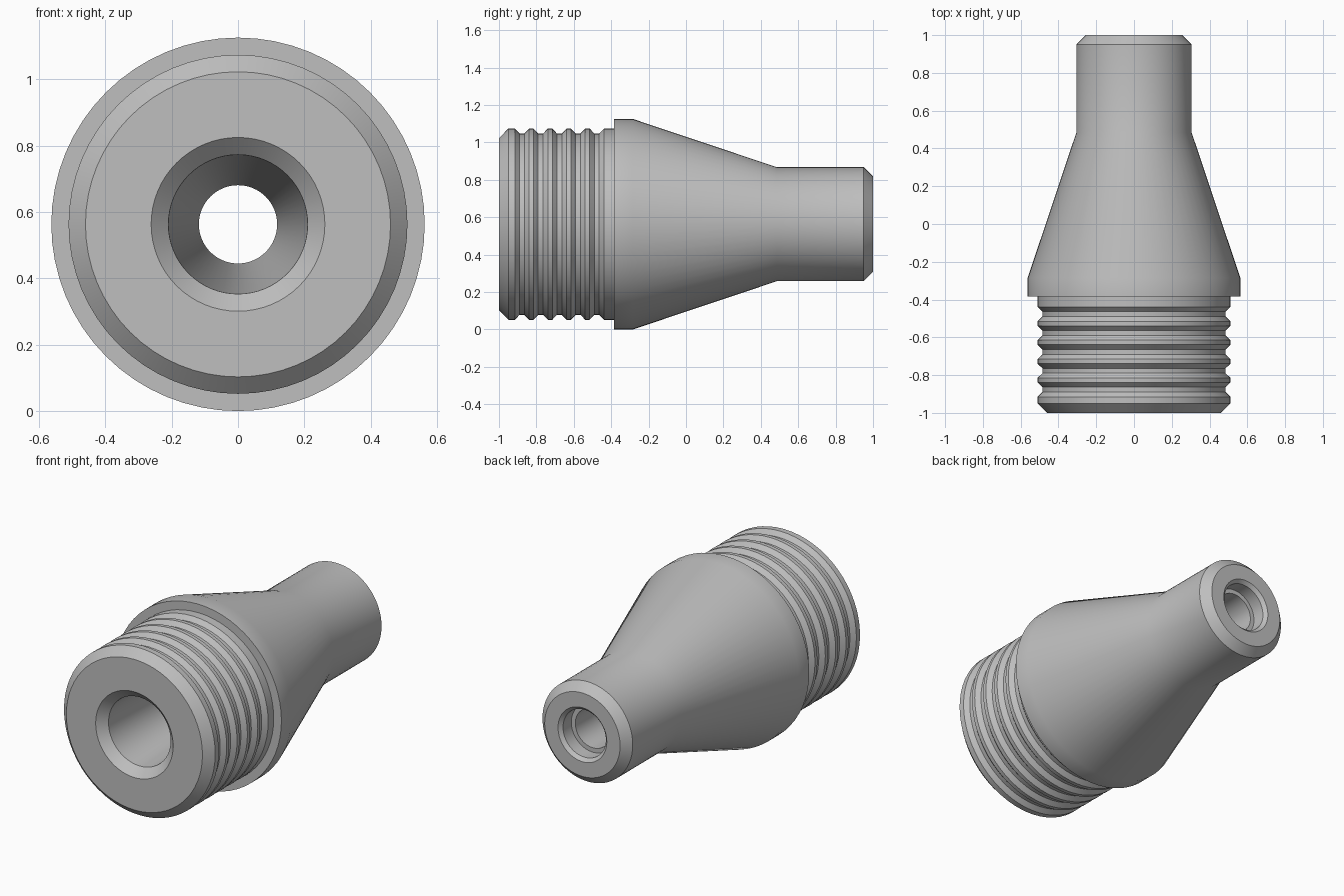
import bpy
import bmesh
import math

cube = bpy.data.objects.get("Cube")
if cube:
    bpy.data.objects.remove(cube, do_unlink=True)

SEGMENTS = 64
R_MAX = 0.563      # collar radius, also the height of the axis
R_CREST = 0.511
R_ROOT = 0.485

grey = bpy.data.materials.new("plain_grey")
grey.use_nodes = True
colour = (0.52, 0.52, 0.52, 1)
grey.diffuse_color = colour
grey.node_tree.nodes["Principled BSDF"].inputs["Base Color"].default_value = colour


def lathe(name, profile):
    """Revolve a closed (y, radius) profile around the lengthwise axis."""
    bm = bmesh.new()
    rings = []
    for y, r in profile:
        ring = []
        for i in range(SEGMENTS):
            a = math.tau * i / SEGMENTS
            ring.append(bm.verts.new((r * math.cos(a), y, R_MAX + r * math.sin(a))))
        rings.append(ring)
    for k, ring in enumerate(rings):
        after = rings[(k + 1) % len(rings)]
        for i in range(SEGMENTS):
            j = (i + 1) % SEGMENTS
            bm.faces.new((ring[i], ring[j], after[j], after[i]))
    bmesh.ops.recalc_face_normals(bm, faces=bm.faces)
    mesh = bpy.data.meshes.new(name)
    bm.to_mesh(mesh)
    bm.free()
    mesh.materials.append(grey)
    obj = bpy.data.objects.new(name, mesh)
    bpy.context.collection.objects.link(obj)
    return obj


# Ribbed plug end: chamfer, then five grooves
profile = [(-1, 0.46), (-0.95, R_CREST)]
for i in range(5):
    mid = -0.877 + 0.1 * i
    profile += [(mid - 0.038, R_CREST), (mid - 0.013, R_ROOT),
                (mid + 0.013, R_ROOT), (mid + 0.038, R_CREST)]

# Collar, tapered body, and chamfered spout
profile += [(-0.385, R_CREST), (-0.385, R_MAX), (-0.285, R_MAX),
            (0.485, 0.305), (0.95, 0.305), (1, 0.255)]

# Spout counterbore, narrow throat, tapered bore, and front countersink
profile += [(1, 0.165), (0.98, 0.145), (0.9, 0.145), (0.9, 0.118),
            (0.75, 0.118), (-0.95, 0.21), (-1, 0.262)]

nozzle = lathe("nozzle_body", profile)

bpy.ops.object.select_all(action="DESELECT")
nozzle.select_set(True)
bpy.context.view_layer.objects.active = nozzle
bpy.ops.object.shade_smooth_by_angle(angle=math.radians(30))
